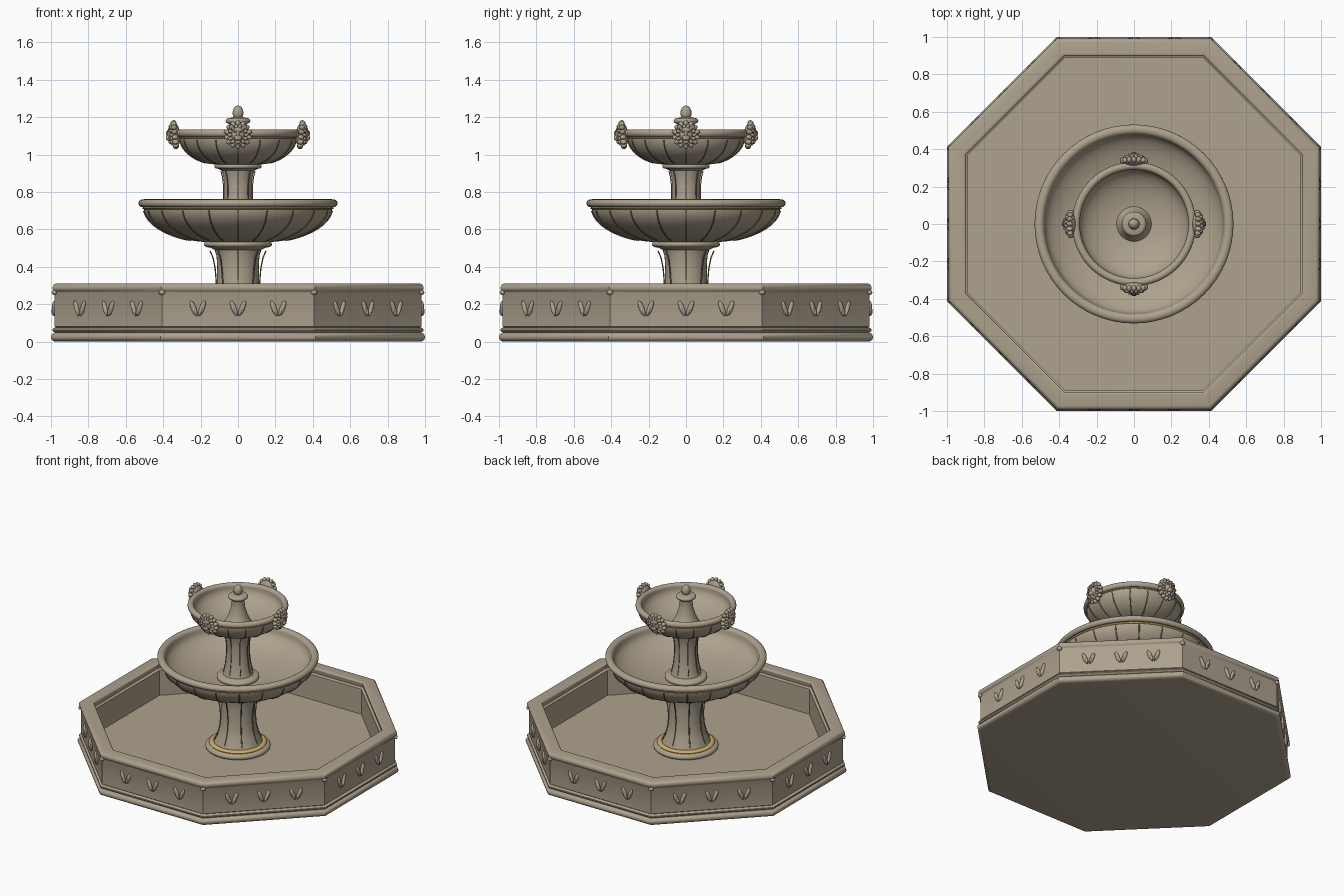
import bpy, bmesh
from math import pi, sin, cos, radians
from mathutils import Matrix, Vector

cube = bpy.data.objects.get("Cube")
if cube:
    bpy.data.objects.remove(cube)


def material(name, rgb):
    m = bpy.data.materials.new(name)
    m.use_nodes = True
    m.diffuse_color = (*rgb, 1)
    bsdf = m.node_tree.nodes["Principled BSDF"]
    bsdf.inputs["Base Color"].default_value = (*rgb, 1)
    bsdf.inputs["Roughness"].default_value = 0.8
    return m


STONE = material("sandstone", (0.42, 0.36, 0.27))
GROOVE = material("shadowed stone", (0.2, 0.17, 0.125))
GOLD = material("gold trim", (0.6, 0.41, 0.14))


def finish(bm, name, mat, angle=35):
    bmesh.ops.recalc_face_normals(bm, faces=bm.faces)
    mesh = bpy.data.meshes.new(name)
    bm.to_mesh(mesh)
    bm.free()
    mesh.materials.append(mat)
    mesh.shade_smooth()
    mesh.set_sharp_from_angle(angle=radians(angle))
    obj = bpy.data.objects.new(name, mesh)
    bpy.context.collection.objects.link(obj)
    return obj


def lathe(name, profile, mat=STONE, sides=64, turn=0.0, closed=False):
    """Revolve (radius, height) points about z; open ends are capped."""
    bm = bmesh.new()
    rings = [[bm.verts.new((r * cos(turn + 2 * pi * i / sides),
                            r * sin(turn + 2 * pi * i / sides), z))
              for i in range(sides)] for r, z in profile]
    pairs = list(zip(rings, rings[1:]))
    if closed:
        pairs.append((rings[-1], rings[0]))
    else:
        bm.faces.new(rings[0])
        bm.faces.new(rings[-1])
    for a, b in pairs:
        for i in range(sides):
            j = (i + 1) % sides
            bm.faces.new((a[i], a[j], b[j], b[i]))
    return finish(bm, name, mat)


def arc(r, z, a, b, start, end, n=8):
    """Elliptical arc of profile points, angles in degrees."""
    angles = [radians(start + (end - start) * i / n) for i in range(n + 1)]
    return [(r + a * cos(t), z + b * sin(t)) for t in angles]


def dish(r0, z0, r1, z1, n=14):
    """Curved bowl wall running from the foot out to the rim."""
    return [(r0 + (r1 - r0) * sin(t) ** 1.12, z1 - (z1 - z0) * cos(t))
            for t in (pi / 2 * i / n for i in range(n + 1))]


def ribs(name, path, count, thick, turn=0.0):
    """Thin raised ribs following a (radius, height) path."""
    curve = bpy.data.curves.new(name, "CURVE")
    curve.dimensions = "3D"
    curve.bevel_depth = thick
    curve.bevel_resolution = 1
    curve.use_fill_caps = True
    for k in range(count):
        a = -pi / 2 + turn + 2 * pi * k / count
        s = curve.splines.new("POLY")
        s.points.add(len(path) - 1)
        for p, (r, z) in zip(s.points, path):
            p.co = (r * cos(a), r * sin(a), z, 1)
    curve.materials.append(GROOVE)
    obj = bpy.data.objects.new(name, curve)
    bpy.context.collection.objects.link(obj)


def blob(pos, size, tilt=0.0):
    """Ellipsoid matrix; tilt turns it about the local x axis."""
    return (Matrix.Translation(pos) @ Matrix.Rotation(tilt, 4, "X")
            @ Matrix.Diagonal((*size, 1)))


def blobs(name, matrices, mat=STONE):
    bm = bmesh.new()
    for m in matrices:
        bmesh.ops.create_uvsphere(bm, u_segments=14, v_segments=8, radius=1, matrix=m)
    return finish(bm, name, mat, 60)


# Octagonal basin: apothem profile widened to the corners
K = 1 / cos(pi / 8)
FLOOR = 0.08
basin = ([(0.97, 0)] + arc(0.975, 0.024, 0.025, 0.024, -70, 80, 6)
         + arc(0.972, 0.062, 0.02, 0.014, -70, 80, 5)
         + [(0.98, 0.08), (0.98, 0.262)]
         + arc(0.972, 0.287, 0.02, 0.023, -60, 90, 6)
         + [(0.915, 0.31)] + arc(0.91, 0.3, 0.012, 0.01, 90, 200, 4)
         + [(0.905, 0.27), (0.89, 0.262), (0.89, FLOOR)])
lathe("basin", [(r * K, z) for r, z in basin], sides=8, turn=pi / 8)

# Knobs under the lip at each corner
blobs("corner_knobs", [Matrix.Rotation(pi / 8 + k * pi / 4, 4, "Z")
                       @ blob((0.982 * K, 0, 0.263), (0.014, 0.018, 0.014))
                       for k in range(8)])

# Paired leaf ornaments on every wall
leaves = []
for k in range(8):
    turn = Matrix.Rotation(k * pi / 4, 4, "Z")
    for off in (-0.215, 0, 0.215):
        for s in (-1, 1):
            leaves.append(turn @ blob((0.982, off + s * 0.023, 0.179),
                                      (0.013, 0.014, 0.042), -s * 0.36))
            leaves.append(turn @ blob((0.984, off + s * 0.013, 0.162),
                                      (0.014, 0.009, 0.026), -s * 0.3))
blobs("wall_leaves", leaves)

# Lower pedestal
lathe("lower_foot", [(0.19, FLOOR - 0.01)] + arc(0.19, 0.1, 0.025, 0.02, -90, 90)
      + [(0.16, 0.125)])
lathe("lower_foot_trim", arc(0.17, 0.124, 0.02, 0.012, 0, 330, 11), GOLD, closed=True)
lathe("lower_column", [(0.165, 0.12), (0.155, 0.15), (0.135, 0.19), (0.12, 0.25),
                       (0.113, 0.32), (0.111, 0.4), (0.115, 0.46), (0.125, 0.49),
                       (0.15, 0.503)]
      + arc(0.16, 0.52, 0.022, 0.016, -80, 90) + [(0.15, 0.55)])
ribs("lower_column_ribs", [(0.157, 0.15), (0.137, 0.19), (0.122, 0.25), (0.116, 0.32),
                           (0.122, 0.39), (0.134, 0.45), (0.15, 0.485)], 8, 0.004)

# Large bowl
lathe("large_bowl", dish(0.16, 0.532, 0.505, 0.72)
      + arc(0.506, 0.739, 0.026, 0.022, -70, 180, 12)
      + dish(0.05, 0.585, 0.478, 0.73)[::-1])
lathe("large_bowl_trim", arc(0.502, 0.713, 0.01, 0.006, 0, 330, 11), GOLD, closed=True)
ribs("large_bowl_ribs", dish(0.165, 0.531, 0.507, 0.72)[3:-1], 20, 0.004)

# Upper pedestal
lathe("upper_foot", [(0.1, 0.57)] + arc(0.115, 0.6, 0.025, 0.018, -90, 90)
      + [(0.1, 0.625)])
lathe("upper_column", [(0.105, 0.61), (0.096, 0.64), (0.084, 0.69), (0.076, 0.76),
                       (0.074, 0.83), (0.078, 0.88), (0.088, 0.915), (0.108, 0.925)]
      + arc(0.11, 0.936, 0.016, 0.012, -80, 90) + [(0.1, 0.96)])
ribs("upper_column_ribs", [(0.098, 0.64), (0.086, 0.69), (0.078, 0.76),
                           (0.077, 0.83), (0.083, 0.88), (0.092, 0.912)], 8, 0.003)

# Small bowl
lathe("small_bowl", dish(0.11, 0.946, 0.312, 1.095)
      + arc(0.311, 1.114, 0.021, 0.021, -70, 180, 12)
      + dish(0.04, 0.985, 0.29, 1.105)[::-1])
lathe("small_bowl_trim", arc(0.309, 1.091, 0.009, 0.005, 0, 330, 11), GOLD, closed=True)
ribs("small_bowl_ribs", dish(0.112, 0.945, 0.314, 1.095)[3:-1], 16, 0.0035)

# Finial
lathe("finial_stem", [(0.1, 0.98), (0.085, 1.0), (0.062, 1.05), (0.048, 1.1),
                      (0.043, 1.14), (0.045, 1.16)]
      + arc(0.048, 1.18, 0.018, 0.015, -70, 90) + [(0.025, 1.2)], sides=40)
blobs("finial_tip", [blob((0, 0, 1.222), (0.03, 0.03, 0.04))])

# Lion heads on the small rim: mane ring, face, brow, muzzle and ears
head = [blob((0, 0, 0), (0.024, 0.06, 0.062)),
        blob((0.02, 0, 0.005), (0.026, 0.038, 0.042)),
        blob((0.04, 0, -0.014), (0.016, 0.02, 0.016)),
        blob((0.042, 0, 0.006), (0.01, 0.008, 0.022)),
        blob((0.032, 0, -0.036), (0.013, 0.014, 0.012))]
for s in (-1, 1):
    head.append(blob((0.037, s * 0.017, 0.022), (0.01, 0.013, 0.006), s * 0.3))
    head.append(blob((0.022, s * 0.036, 0.042), (0.01, 0.011, 0.013)))
for i in range(14):
    a = 2 * pi * i / 14
    head.append(blob((0.006, 0.058 * sin(a), 0.06 * cos(a)), (0.017, 0.013, 0.018), -a))
    head.append(blob((0.022, 0.043 * sin(a + 0.22), 0.045 * cos(a + 0.22)),
                     (0.013, 0.009, 0.014), -a - 0.22))
blobs("lion_heads", [Matrix.Rotation(k * pi / 2, 4, "Z")
                     @ Matrix.Translation(Vector((0.332, 0, 1.107)))
                     @ Matrix.Rotation(radians(6), 4, "Y") @ m
                     for k in range(4) for m in head])
